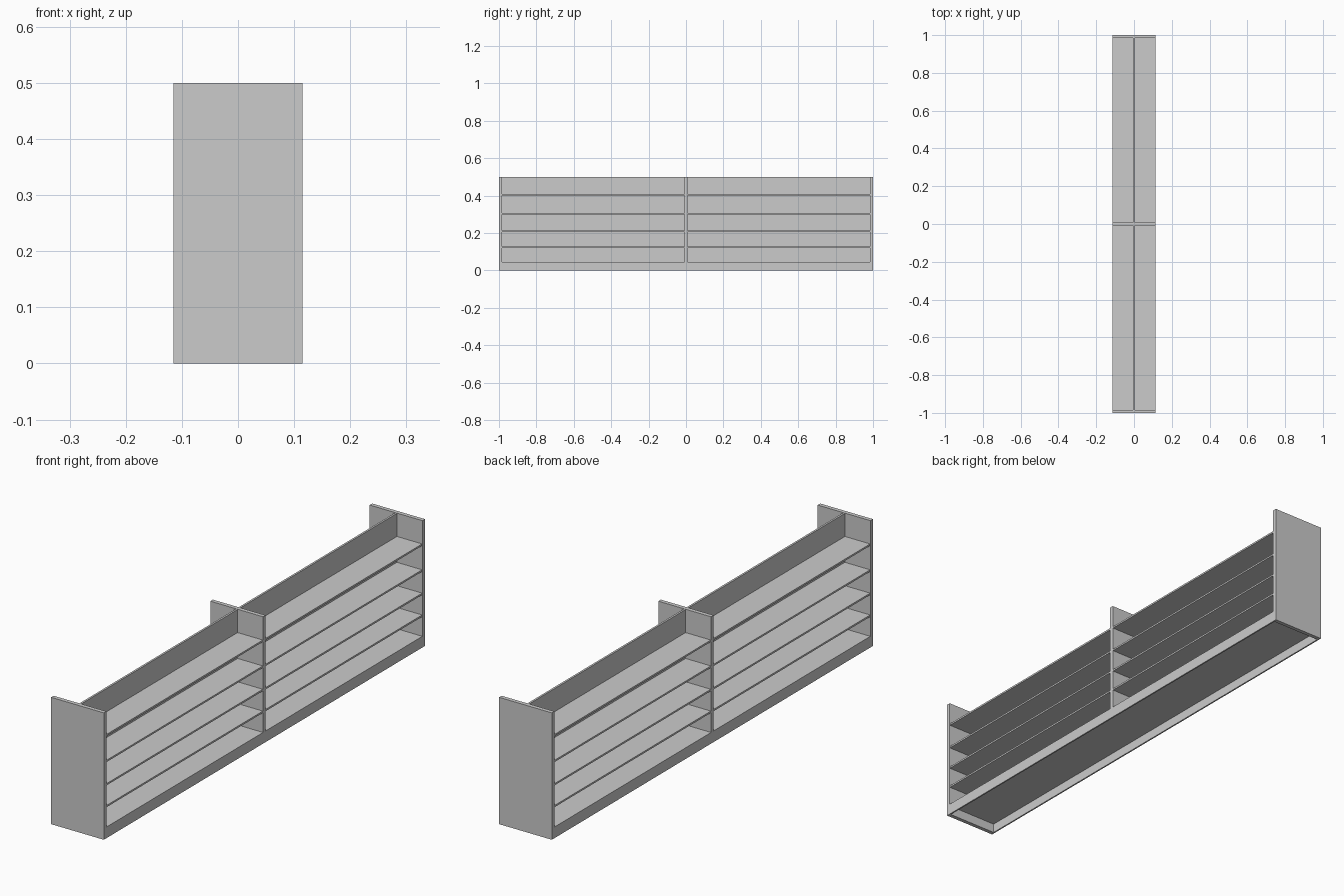
import bpy, bmesh
from mathutils import Matrix, Vector

if "Cube" in bpy.data.objects:
    bpy.data.objects.remove(bpy.data.objects["Cube"])

HALF_W, HALF_L, H = 0.115, 1.0, 0.5
PANEL = 0.016      # upright thickness
SPINE = 0.008      # back panel thickness
BASE = 0.044       # base height
SHELF = 0.007      # shelf thickness


def box(name, x, y, z):
    """Box from (min, max) ranges on each axis."""
    lo, hi = Vector((x[0], y[0], z[0])), Vector((x[1], y[1], z[1]))
    size = hi - lo
    bm = bmesh.new()
    bmesh.ops.create_cube(bm, size=1, matrix=Matrix.Diagonal((*size, 1)))
    mesh = bpy.data.meshes.new(name)
    bm.to_mesh(mesh)
    bm.free()
    ob = bpy.data.objects.new(name, mesh)
    ob.location = (lo + hi) / 2
    bpy.context.collection.objects.link(ob)
    return ob


inner = HALF_L - PANEL
full_x = (-HALF_W, HALF_W)

# End uprights, full height
box("end_panel_front", full_x, (-HALF_L, -inner), (0, H))
box("end_panel_rear", full_x, (inner, HALF_L), (0, H))

# Middle upright stands on the base
under = BASE - SHELF
box("middle_panel", full_x, (-PANEL / 2, PANEL / 2), (under, H))

# Per bay: back panel, and shelves on both sides of it
for bay, (y0, y1) in {"front": (-inner, -PANEL / 2), "rear": (PANEL / 2, inner)}.items():
    box(f"back_panel_{bay}", (-SPINE / 2, SPINE / 2), (y0, y1), (under, H - 0.001))
    for side, (x0, x1) in {"left": (-HALF_W + 0.001, -SPINE / 2),
                           "right": (SPINE / 2, HALF_W - 0.001)}.items():
        for i, top in enumerate((BASE, 0.128, 0.214, 0.306, 0.408)):
            box(f"shelf_{bay}_{side}_{i + 1}", (x0, x1), (y0, y1), (top - SHELF, top))

# Kick boards along both long sides, hollow underneath
for side, s in (("left", -1), ("right", 1)):
    xs = sorted((s * HALF_W, s * (HALF_W - 0.006)))
    box(f"kick_board_{side}", xs, (-inner, inner), (0, under))
    # Lip closing the base in front of the bottom shelves
    lip = sorted((s * HALF_W, s * (HALF_W - 0.001)))
    for bay, ys in {"front": (-inner, -PANEL / 2), "rear": (PANEL / 2, inner)}.items():
        box(f"base_lip_{bay}_{side}", lip, ys, (under, BASE))
